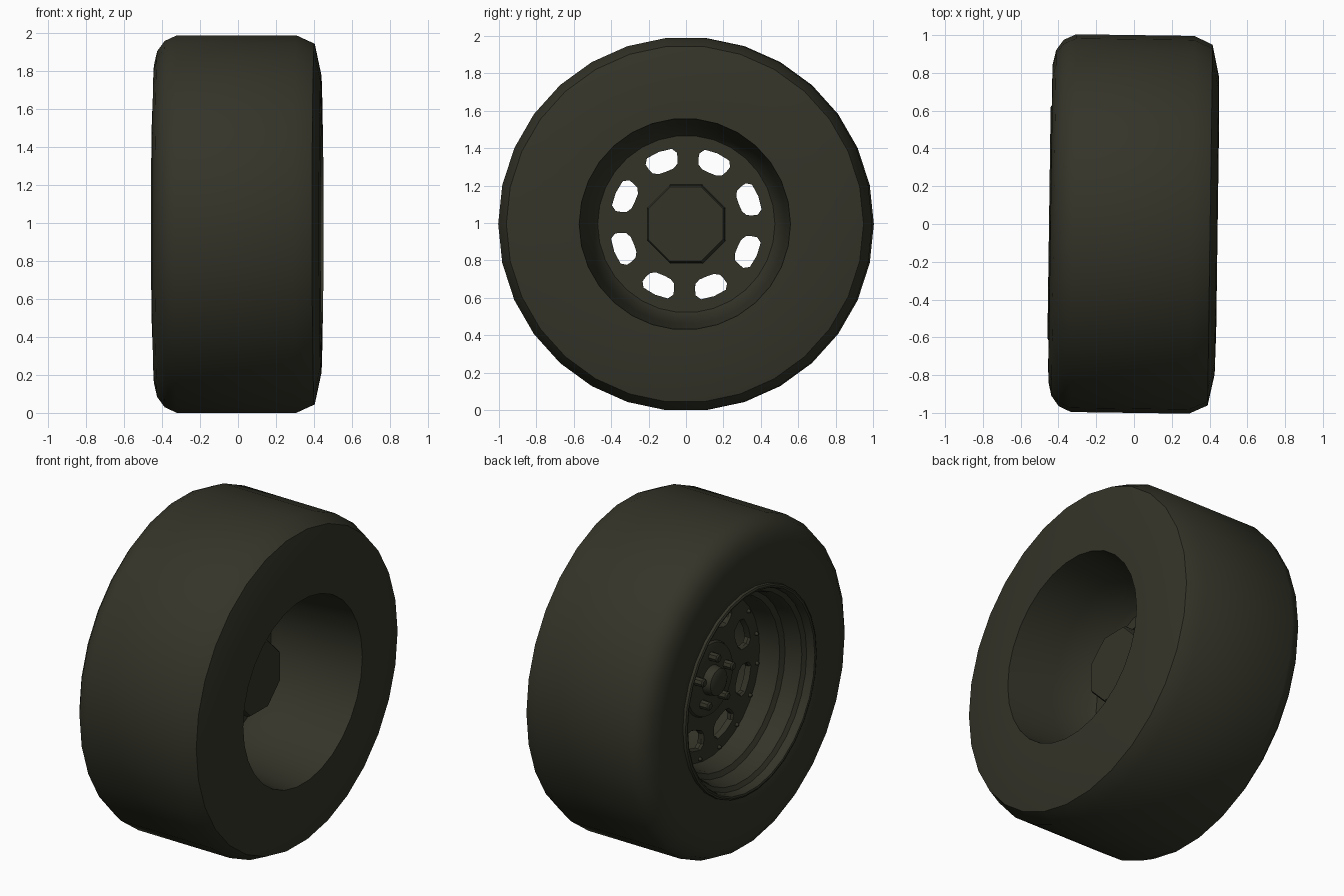
import bpy, bmesh, math
from mathutils import Matrix, Vector

if "Cube" in bpy.data.objects:
    bpy.data.objects.remove(bpy.data.objects["Cube"])

SIDES = 30
# Wheel axis lies along x, with a slight turn about z
PLACE = Matrix.Translation((0, 0, 0.9945)) @ Matrix.Rotation(math.radians(-0.8), 4, 'Z')

mat = bpy.data.materials.new("dark_olive")
mat.diffuse_color = (0.034, 0.034, 0.022, 1)
mat.use_nodes = True
mat.node_tree.nodes["Principled BSDF"].inputs["Base Color"].default_value = mat.diffuse_color


def finish(bm, name, angle=35, recalc=False):
    bmesh.ops.remove_doubles(bm, verts=bm.verts, dist=0.0005)
    if recalc:
        bmesh.ops.recalc_face_normals(bm, faces=bm.faces)
    bm.transform(PLACE)
    me = bpy.data.meshes.new(name)
    bm.to_mesh(me)
    bm.free()
    me.materials.append(mat)
    ob = bpy.data.objects.new(name, me)
    bpy.context.collection.objects.link(ob)
    bpy.ops.object.select_all(action='DESELECT')
    ob.select_set(True)
    bpy.context.view_layer.objects.active = ob
    bpy.ops.object.shade_smooth_by_angle(angle=math.radians(angle))
    return ob


def polar(x, r, deg):
    a = math.radians(deg)
    return Vector((x, r * math.cos(a), r * math.sin(a)))


def lathe(bm, profile, sides=SIDES, start=0.0, centre=(0, 0, 0)):
    """Spin (x, r) points about x; running towards +x faces outwards."""
    c = Vector(centre)
    rings = [[bm.verts.new(c + polar(x, r, start + 360 * i / sides)) for x, r in profile]
             for i in range(sides)]
    for i in range(sides):
        p, q = rings[i], rings[(i + 1) % sides]
        for j in range(len(profile) - 1):
            bm.faces.new((p[j], q[j], q[j + 1], p[j + 1]))


def lathe_part(name, profile, **kw):
    bm = bmesh.new()
    lathe(bm, profile, **kw)
    return finish(bm, name)


# Tyre: rounded outer shoulder, chamfered inner shoulder
lathe_part("tyre", [(-0.425, 0.61), (-0.438, 0.66), (-0.444, 0.74), (-0.442, 0.84),
                    (-0.425, 0.915), (-0.385, 0.97), (-0.32, 1.0), (0.305, 1.0),
                    (0.403, 0.955), (0.438, 0.79), (0.443, 0.565)])

# Barrel seen from the open side
lathe_part("inner_barrel", [(0.443, 0.565), (0.15, 0.535), (-0.08, 0.50), (-0.12, 0.47)])

# Stepped rim on the outer side
lathe_part("outer_rim", [(-0.14, 0.485), (-0.16, 0.495), (-0.25, 0.505), (-0.27, 0.515),
                         (-0.285, 0.545), (-0.36, 0.555), (-0.385, 0.565), (-0.40, 0.59),
                         (-0.435, 0.595), (-0.447, 0.602), (-0.450, 0.612),
                         (-0.445, 0.622), (-0.425, 0.625)])

# Slotted disc: eight sectors, each with a rounded slot
TWIST = -1.5
slot = [(.305, -8), (.30, 0), (.305, 8), (.325, 12.5), (.355, 13.5), (.385, 13.5),
        (.41, 10), (.413, 0), (.41, -10), (.385, -13.5), (.355, -13.5), (.325, -12.5)]
edge = [(.19, -22.5), (.19, 0), (.19, 22.5), (.28, 22.5), (.36, 22.5), (.43, 22.5),
        (.51, 22.5), (.51, 0), (.51, -22.5), (.43, -22.5), (.36, -22.5), (.28, -22.5)]
bm = bmesh.new()
for k in range(8):
    mid = 22.5 + 45 * k + TWIST

    def loop(points, x, grow=1.0):
        return [bm.verts.new(polar(x, 0.355 + (r - 0.355) * grow if grow != 1 else r,
                                   mid + a * grow)) for r, a in points]

    loops = [loop(edge, -0.15), loop(slot, -0.15, 1.1), loop(slot, -0.138),
             loop(slot, -0.115), loop(edge, -0.115)]
    for p, q in zip(loops, loops[1:]):
        for i in range(12):
            j = (i + 1) % 12
            bm.faces.new((p[i], p[j], q[j], q[i]))
finish(bm, "slotted_disc", 30, True)

# Eight-sided hub on the open side
lathe_part("octagon_hub", [(-0.13, 0.228), (0.13, 0.224), (0.145, 0.215), (0.145, 0)],
           sides=8, start=22.5)

# Centre plate and cap on the outer side
lathe_part("centre_cap", [(-0.235, 0), (-0.235, 0.06), (-0.225, 0.08), (-0.175, 0.088),
                          (-0.17, 0.20), (-0.165, 0.215), (-0.145, 0.225)])

# Lug nuts
bm = bmesh.new()
for k in range(5):
    lathe(bm, [(-0.23, 0), (-0.23, 0.018), (-0.222, 0.026), (-0.165, 0.026)],
          sides=8, centre=polar(0, 0.145, 18 + 72 * k))
finish(bm, "lug_nuts")

# Rivets around the disc, two per spoke
bm = bmesh.new()
for k in range(16):
    lathe(bm, [(-0.166, 0), (-0.163, 0.009), (-0.148, 0.013)],
          sides=8, centre=polar(0, 0.468, 11.25 + 22.5 * k + TWIST))
finish(bm, "rivets", 60)
